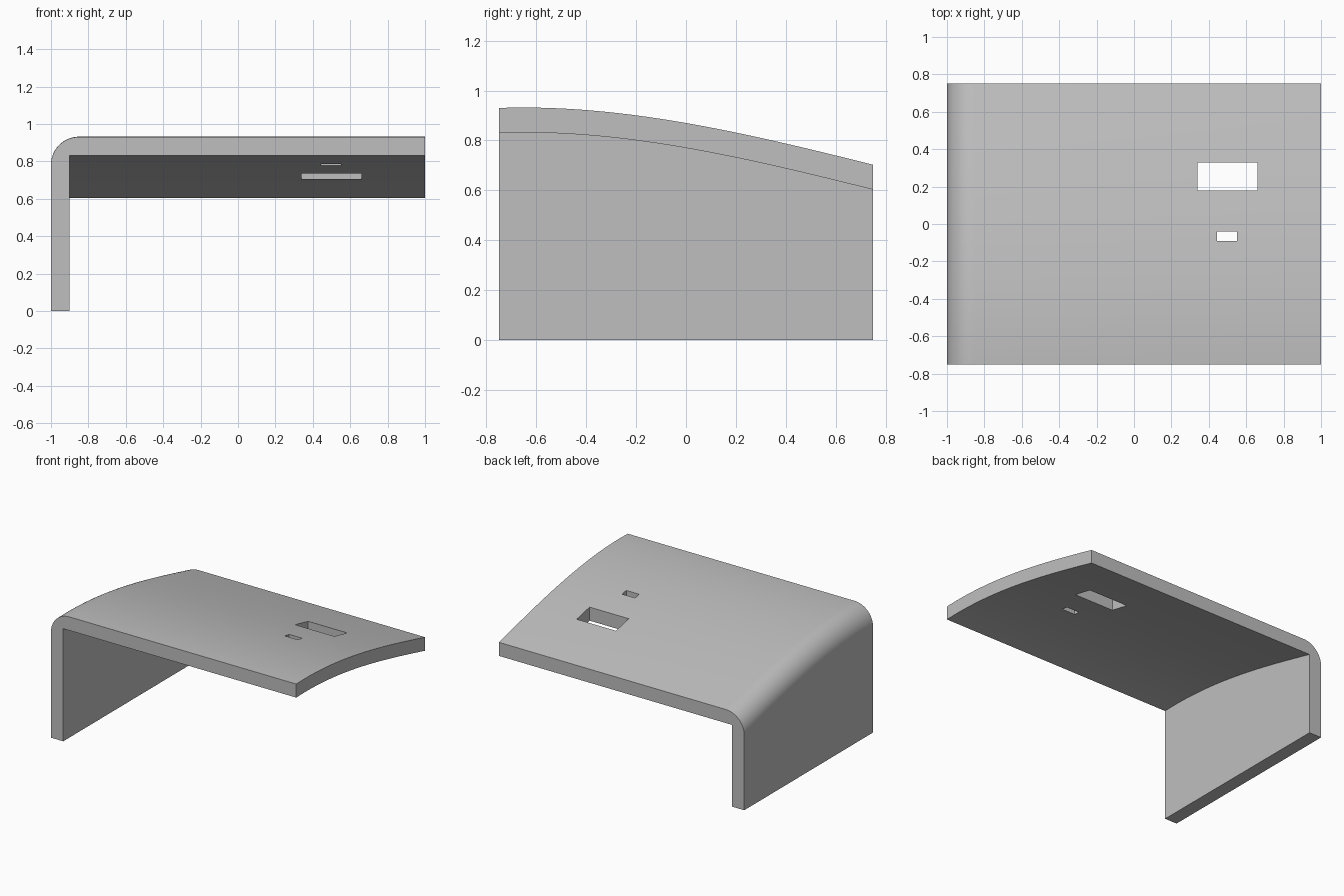
import bpy, bmesh, math

if "Cube" in bpy.data.objects:
    bpy.data.objects.remove(bpy.data.objects["Cube"], do_unlink=True)

HALF_DEPTH, THICK, RADIUS = 0.75, 0.1, 0.15
SECTIONS, ARC_STEPS = 48, 16

grey = bpy.data.materials.new("plain grey")
grey.use_nodes = True
colour = (0.52, 0.52, 0.52, 1)
grey.diffuse_color = colour
grey.node_tree.nodes["Principled BSDF"].inputs["Base Color"].default_value = colour


def roof_height(y):
    """Height of the gently bowed roof, falling towards the back."""
    u = y + 0.65
    return 0.932 - 0.173 * u ** 2 + 0.04 * u ** 3


def section(y):
    """Outline of the wall and roof at one depth, with a rounded outer corner."""
    top = roof_height(y)
    pts = [(-1, 0), (THICK - 1, 0), (THICK - 1, top - THICK), (1, top - THICK), (1, top)]
    for i in range(ARC_STEPS + 1):
        a = math.pi / 2 * (1 + i / ARC_STEPS)
        pts.append((RADIUS - 1 + RADIUS * math.cos(a), top - RADIUS + RADIUS * math.sin(a)))
    return [(x, y, z) for x, z in pts]


def new_object(name, bm):
    bmesh.ops.recalc_face_normals(bm, faces=bm.faces)
    mesh = bpy.data.meshes.new(name)
    bm.to_mesh(mesh)
    bm.free()
    mesh.materials.append(grey)
    obj = bpy.data.objects.new(name, mesh)
    bpy.context.collection.objects.link(obj)
    return obj


# Wall and bowed roof as one lofted shell
bm = bmesh.new()
rings = []
for i in range(SECTIONS + 1):
    y = HALF_DEPTH * (2 * i / SECTIONS - 1)
    rings.append([bm.verts.new(p) for p in section(y)])
for a, b in zip(rings, rings[1:]):
    for i in range(len(a)):
        j = (i + 1) % len(a)
        bm.faces.new((a[i], a[j], b[j], b[i]))
bm.faces.new(rings[0])
bm.faces.new(rings[-1])
shell = new_object("wall_and_roof", bm)
bpy.context.view_layer.objects.active = shell
shell.select_set(True)

# Rectangular openings straight through the roof: centre x, y and size x, y
openings = {"large_opening": (0.5, 0.255, 0.32, 0.15),
            "small_opening": (0.497, -0.065, 0.106, 0.05)}
for name, (cx, cy, sx, sy) in openings.items():
    bm = bmesh.new()
    bmesh.ops.create_cube(bm, size=1)
    bmesh.ops.scale(bm, vec=(sx, sy, 1), verts=bm.verts)
    bmesh.ops.translate(bm, vec=(cx, cy, 0.8), verts=bm.verts)
    cutter = new_object(name + "_cutter", bm)
    cutter.hide_render = True
    cut = shell.modifiers.new(name, 'BOOLEAN')
    cut.operation = 'DIFFERENCE'
    cut.solver = 'EXACT'
    cut.object = cutter
    bpy.ops.object.modifier_apply(modifier=cut.name)
    bpy.data.objects.remove(cutter, do_unlink=True)

bpy.ops.object.shade_smooth_by_angle(angle=math.radians(30))
